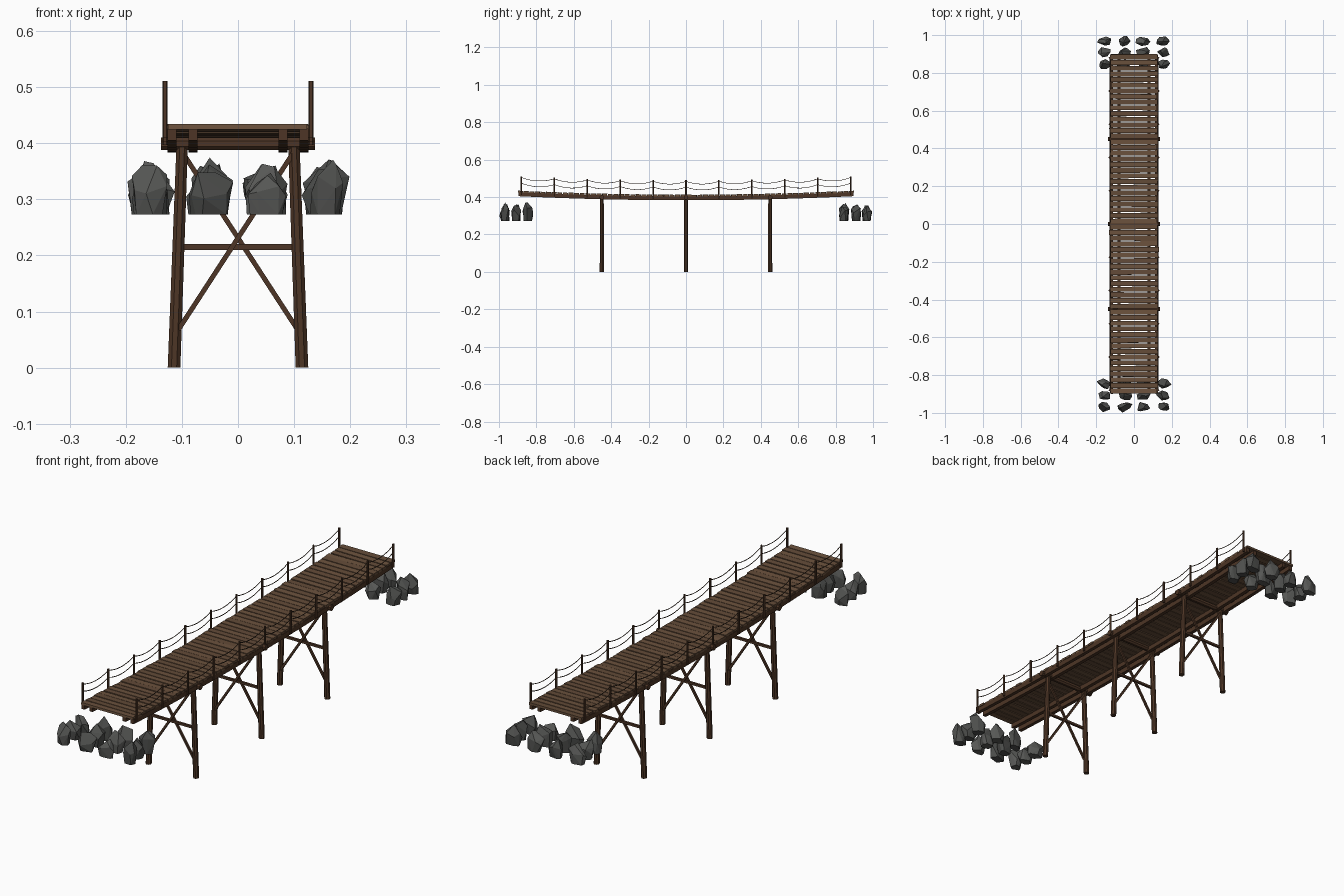
import bpy, bmesh, random
from math import pi, sin, cos, radians
from mathutils import Vector, Matrix

if "Cube" in bpy.data.objects:
    bpy.data.objects.remove(bpy.data.objects["Cube"])

random.seed(7)


def material(name, rgb):
    m = bpy.data.materials.new(name)
    m.diffuse_color = (*rgb, 1)
    m.use_nodes = True
    m.node_tree.nodes["Principled BSDF"].inputs["Base Color"].default_value = m.diffuse_color
    return m


TIMBER = material("dark_timber", (0.075, 0.036, 0.019))
PLANK = [material("plank_a", (0.15, 0.085, 0.047)),
         material("plank_b", (0.125, 0.070, 0.039))]
ROPE = material("rope", (0.06, 0.035, 0.02))
STONE = [material("stone_a", (0.095, 0.097, 0.092)),
         material("stone_b", (0.075, 0.077, 0.073))]


def finish(name, bm, mat):
    bmesh.ops.recalc_face_normals(bm, faces=bm.faces)
    me = bpy.data.meshes.new(name)
    bm.to_mesh(me)
    bm.free()
    me.materials.append(mat)
    ob = bpy.data.objects.new(name, me)
    bpy.context.collection.objects.link(ob)
    return ob


def add_beam(bm, p, q, r1, r2=None, sides=8):
    """Prism or log running from p to q."""
    p, q = Vector(p), Vector(q)
    rot = (q - p).to_track_quat('Z', 'Y').to_matrix().to_4x4()
    spin = Matrix.Rotation(pi / sides, 4, 'Z')
    res = bmesh.ops.create_cone(bm, cap_ends=True, segments=sides, radius1=r1,
                                radius2=r1 if r2 is None else r2,
                                depth=(q - p).length,
                                matrix=Matrix.Translation((p + q) / 2) @ rot @ spin)
    return res["verts"]


def deck_z(y):
    """Top of the sagging deck."""
    return 0.413 + 0.022 * (y / 0.9) ** 2


# Trestle bents
for i, y in enumerate((-0.45, 0, 0.45)):
    bm = bmesh.new()
    for s in (-1, 1):
        # raked legs with feet cut flat on the ground
        for v in add_beam(bm, (s * 0.114, y, 0), (s * 0.0995, y, 0.397), 0.0122, 0.011):
            if v.co.z < 0.01:
                v.co.z = 0
        # diagonal braces, one on each face
        add_beam(bm, (s * 0.106, y + s * 0.005, 0.068),
                 (-s * 0.098, y + s * 0.005, 0.382), 0.0062, sides=4)
    add_beam(bm, (-0.105, y, 0.215), (0.105, y, 0.215), 0.007, sides=4)
    add_beam(bm, (-0.137, y, 0.399), (0.137, y, 0.399), 0.0125)
    finish(f"trestle_{i}", bm, TIMBER)

# Stringers following the sag
N = 24
for i, x in enumerate((-0.118, -0.08, 0.08, 0.118)):
    bm = bmesh.new()
    rings = []
    for k in range(N + 1):
        y = -0.895 + 1.79 * k / N
        z = deck_z(y) - 0.009
        rings.append([bm.verts.new((x + a, y, z + b)) for a, b in
                      ((-0.008, 0), (0.008, 0), (0.008, -0.021), (-0.008, -0.021))])
    for a, b in zip(rings, rings[1:]):
        for j in range(4):
            bm.faces.new((a[j], a[(j + 1) % 4], b[(j + 1) % 4], b[j]))
    bm.faces.new(rings[0])
    bm.faces.new(rings[-1])
    finish(f"stringer_{i}", bm, TIMBER)

# Deck planks, slightly uneven
COUNT = 60
step = 1.8 / COUNT
for half in (0, 1):
    bm = bmesh.new()
    for k in range(half, COUNT, 2):
        y = -0.9 + step * (k + 0.5)
        slope = 2 * 0.022 * y / 0.81
        m = (Matrix.Translation((random.uniform(-0.002, 0.002), y,
                                 deck_z(y) - 0.005 + random.uniform(-0.001, 0.001)))
             @ Matrix.Rotation(random.uniform(-0.008, 0.008), 4, 'Z')
             @ Matrix.Rotation(slope, 4, 'X')
             @ Matrix.Diagonal((0.25 + random.uniform(-0.003, 0.004),
                                step * random.uniform(0.82, 0.93), 0.01, 1)))
        bmesh.ops.create_cube(bm, size=1, matrix=m)
    finish(f"deck_planks_{half}", bm, PLANK[half])

# Rail posts and sagging ropes on both sides
POSTS = [-0.88 + 0.176 * k for k in range(11)]
for side, s in (("left", -1), ("right", 1)):
    bm = bmesh.new()
    for y in POSTS:
        z = deck_z(y)
        add_beam(bm, (s * 0.13, y, z - 0.024), (s * 0.13, y, z + 0.077), 0.0048, sides=6)
    finish(f"rail_posts_{side}", bm, TIMBER)
    for level, h in (("upper", 0.071), ("lower", 0.040)):
        cu = bpy.data.curves.new(f"rope_{level}_{side}", 'CURVE')
        cu.dimensions = '3D'
        cu.bevel_depth = 0.0016
        cu.bevel_resolution = 1
        cu.materials.append(ROPE)
        sp = cu.splines.new('POLY')
        pts = []
        for a, b in zip(POSTS, POSTS[1:]):
            for k in range(8):
                t = k / 8
                y = a + (b - a) * t
                pts.append((s * 0.13, y, deck_z(y) + h - 0.015 * 4 * t * (1 - t), 1))
        pts.append((s * 0.13, POSTS[-1], deck_z(POSTS[-1]) + h, 1))
        sp.points.add(len(pts) - 1)
        for p, co in zip(sp.points, pts):
            p.co = co
        bpy.context.collection.objects.link(bpy.data.objects.new(cu.name, cu))

# Jagged abutment rocks, three rows of four at each end
for end, e in (("front", -1), ("back", 1)):
    for i in range(12):
        cx = (-0.153, -0.05, 0.052, 0.154)[i % 4] + random.uniform(-0.006, 0.006)
        cy = e * (0.845, 0.908, 0.968)[i // 4]
        hx, hy = random.uniform(0.036, 0.045), random.uniform(0.026, 0.031)
        height = random.uniform(0.075, 0.105)
        bm = bmesh.new()
        for k in range(14):
            a = 2 * pi * k / 7 + random.uniform(-0.35, 0.35)
            # lower ring sits flat, upper ring narrows to a skewed peak
            r = random.uniform(0.55, 0.85) if k < 7 else random.uniform(0.75, 1.05)
            z = 0 if k < 7 else random.uniform(0.3, 0.75)
            bm.verts.new((hx * r * cos(a), hy * r * sin(a), height * z))
        for _ in range(2):
            bm.verts.new((random.uniform(-0.5, 0.5) * hx,
                          random.uniform(-0.5, 0.5) * hy,
                          height * random.uniform(0.88, 1.0)))
        res = bmesh.ops.convex_hull(bm, input=bm.verts)
        junk = {g for g in res["geom_interior"] + res["geom_unused"]
                if isinstance(g, bmesh.types.BMVert)}
        bmesh.ops.delete(bm, geom=list(junk), context='VERTS')
        bmesh.ops.rotate(bm, verts=bm.verts, cent=(0, 0, 0),
                         matrix=Matrix.Rotation(radians(random.uniform(-15, 15)), 3, 'Z'))
        for v in bm.verts:
            v.co += Vector((cx, cy, 0.273))
            v.co.y = max(-1, min(1, v.co.y))
        finish(f"rock_{end}_{i}", bm, STONE[i % 2])
